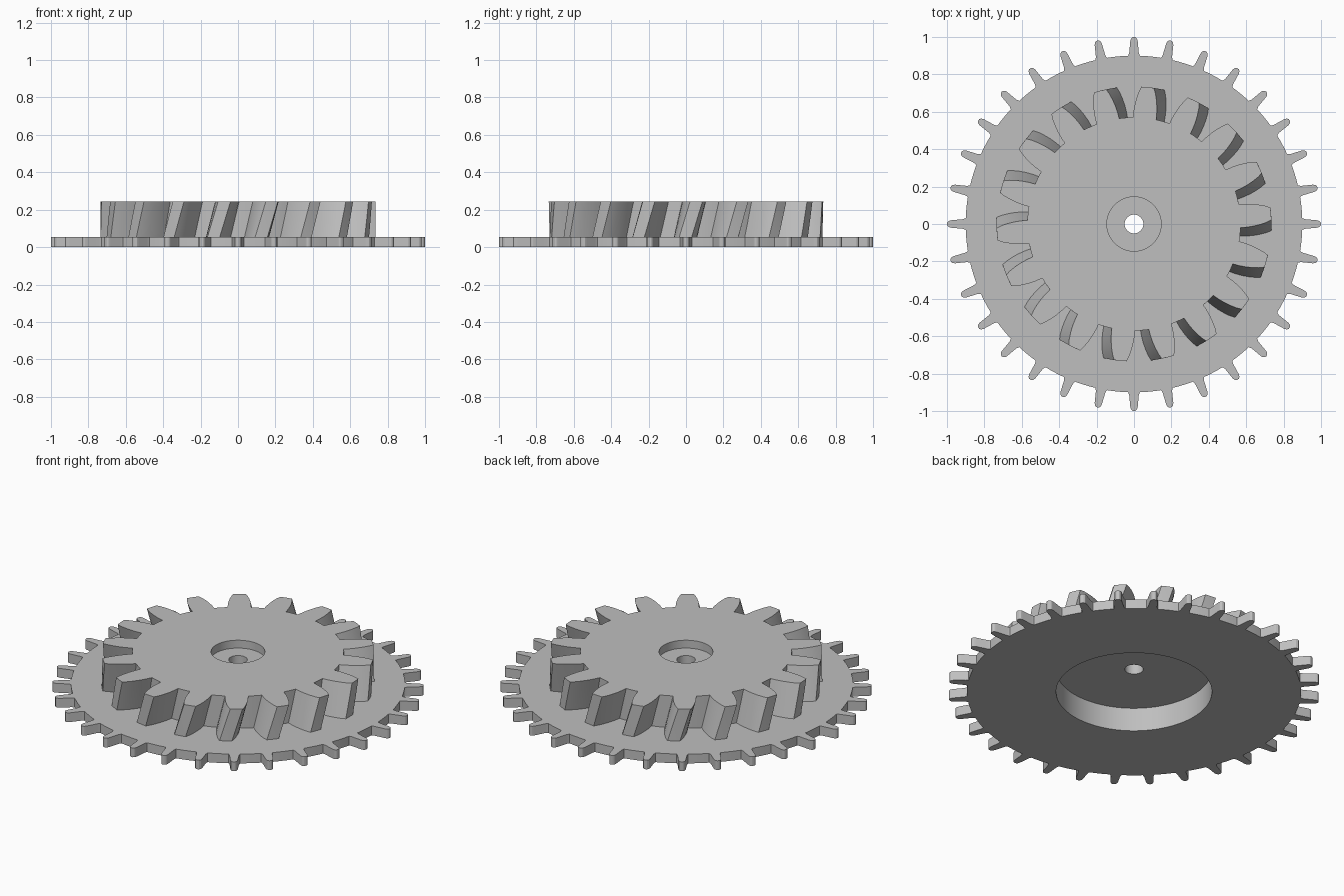
import bpy, bmesh, math

cube = bpy.data.objects.get("Cube")
if cube:
    bpy.data.objects.remove(cube, do_unlink=True)

PLATE_TOP, GEAR_TOP = 0.055, 0.245
TWIST = math.radians(4.5)

grey = bpy.data.materials.new("plain grey")
grey.use_nodes = True
colour = (0.52, 0.52, 0.52, 1)
grey.diffuse_color = colour
grey.node_tree.nodes["Principled BSDF"].inputs["Base Color"].default_value = colour


def outline(teeth, first, flank, root, root_steps):
    """Polar outline: half-tooth flank (angle, radius) mirrored, then a root arc."""
    pts = []
    pitch = 360 / teeth
    edge = flank[0][0]
    for i in range(teeth):
        mid = first + i * pitch
        pts += [(mid - a, r) for a, r in flank]
        pts += [(mid + a, r) for a, r in reversed(flank) if a > 0]
        gap = pitch - 2 * edge
        pts += [(mid + edge + gap * k / root_steps, root) for k in range(1, root_steps)]
    return [(math.radians(a), r) for a, r in pts]


def twisted_prism(name, points, z0, z1, twist=0, layers=1):
    """Stack copies of the outline, turning as they rise, and cap both ends."""
    bm = bmesh.new()
    rings = []
    for k in range(layers + 1):
        t = k / layers
        turn = twist * (t - 1)
        rings.append([bm.verts.new((r * math.cos(a + turn), r * math.sin(a + turn),
                                    z0 + (z1 - z0) * t)) for a, r in points])
    n = len(points)
    for low, high in zip(rings, rings[1:]):
        for i in range(n):
            j = (i + 1) % n
            bm.faces.new((low[i], low[j], high[j], high[i]))
    bm.faces.new(rings[0][::-1])
    bm.faces.new(rings[-1])
    mesh = bpy.data.meshes.new(name)
    bm.to_mesh(mesh)
    bm.free()
    mesh.materials.append(grey)
    obj = bpy.data.objects.new(name, mesh)
    bpy.context.collection.objects.link(obj)
    return obj


def activate(obj):
    bpy.ops.object.select_all(action='DESELECT')
    obj.select_set(True)
    bpy.context.view_layer.objects.active = obj


def bore(obj, radius, z0, z1, sides=96):
    """Cut a round hole on the main axis."""
    circle = [(math.tau * i / sides, radius) for i in range(sides)]
    cutter = twisted_prism("bore_cutter", circle, z0, z1)
    cutter.hide_render = True
    mod = obj.modifiers.new("bore", 'BOOLEAN')
    mod.operation = 'DIFFERENCE'
    mod.solver = 'EXACT'
    mod.object = cutter
    activate(obj)
    bpy.ops.object.modifier_apply(modifier=mod.name)
    bpy.data.objects.remove(cutter, do_unlink=True)


# Thin sprocket plate with narrow round-tipped teeth
sprocket_flank = [(2.0, 0.9), (1.6, 0.915), (1.15, 0.98), (0.85, 0.993), (0.4, 0.999), (0, 1.0)]
sprocket = twisted_prism("sprocket_plate", outline(32, 0, sprocket_flank, 0.9, 3),
                         0, PLATE_TOP)
bore(sprocket, 0.42, -0.1, PLATE_TOP + 0.1)

# Thick helical gear on top of the plate
gear_flank = [(6.3, 0.57), (5.9, 0.605), (5.3, 0.64), (4.5, 0.675),
              (3.6, 0.708), (2.6, 0.735), (0, 0.735)]
gear = twisted_prism("helical_gear", outline(18, 4.3, gear_flank, 0.57, 3),
                     PLATE_TOP, GEAR_TOP, TWIST, 6)
bore(gear, 0.42, -0.1, 0.14)      # underside recess
bore(gear, 0.145, 0.198, 0.4)     # counterbore in the top
bore(gear, 0.05, -0.1, 0.4, 48)   # axle hole

for part in (sprocket, gear):
    activate(part)
    bpy.ops.object.shade_smooth_by_angle(angle=math.radians(25))
